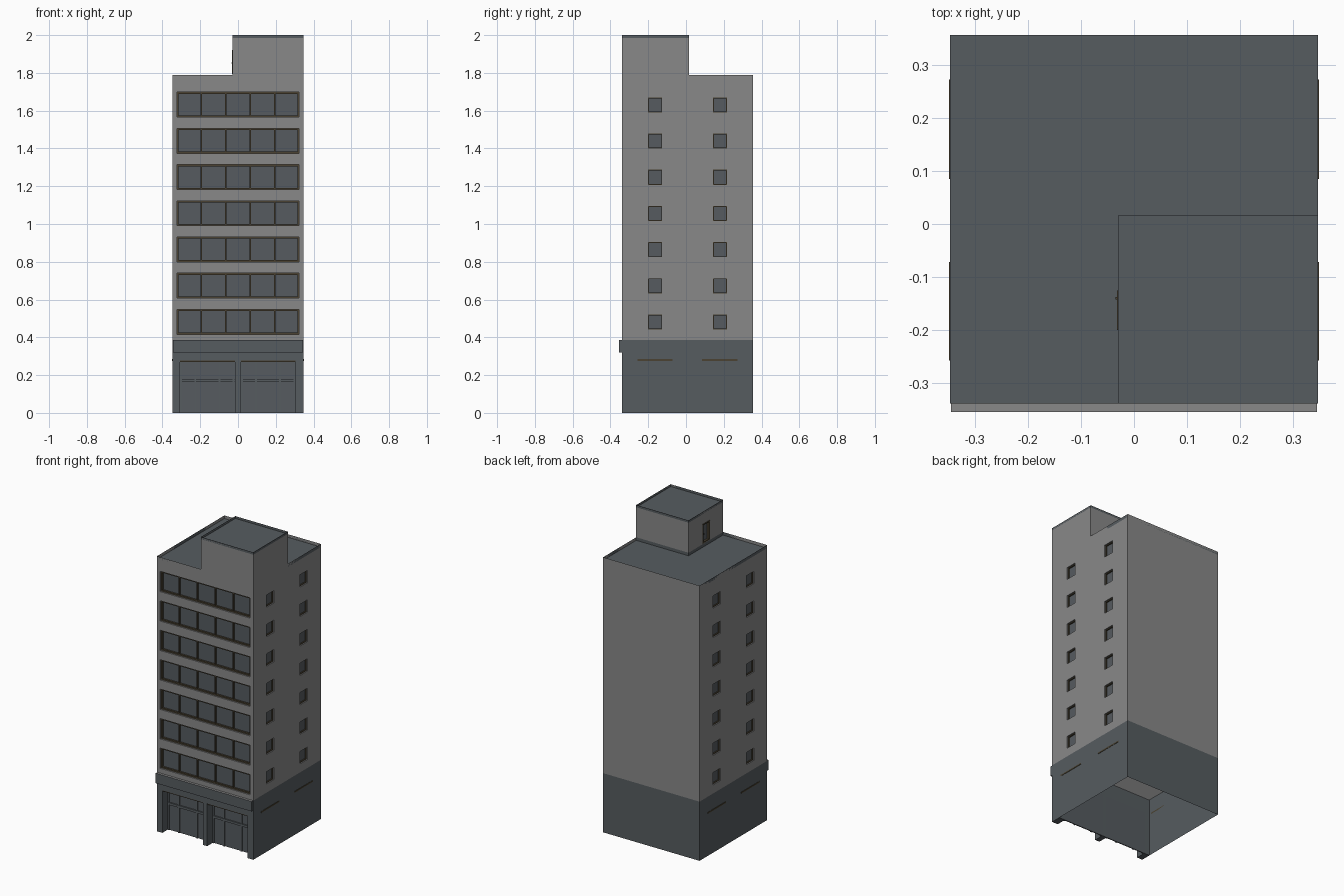
import bpy, bmesh
from mathutils import Vector

if "Cube" in bpy.data.objects:
    bpy.data.objects.remove(bpy.data.objects["Cube"])

def material(name, col):
    m = bpy.data.materials.new(name)
    m.diffuse_color = (*col, 1)
    m.use_nodes = True
    m.node_tree.nodes["Principled BSDF"].inputs["Base Color"].default_value = m.diffuse_color
    return m

CONCRETE = material("grey concrete", (0.25, 0.25, 0.25))
SLATE = material("dark slate", (0.093, 0.107, 0.117))
GLASS = material("tinted glass", (0.092, 0.104, 0.115))
BRONZE = material("bronze frame", (0.069, 0.055, 0.032))
WHITE = material("white ceiling", (0.85, 0.85, 0.85))

X, Y0, Y1 = 0.347, -0.338, 0.356          # building footprint
BASE, ROOF, TOP = 0.385, 1.79, 2.0        # main heights
PX, PY = -0.03, 0.016                     # inner corner of penthouse
FLOORS = [i * 0.1916 for i in range(7)]

def finish(bm, name, mats):
    me = bpy.data.meshes.new(name)
    bm.to_mesh(me)
    bm.free()
    for m in mats:
        me.materials.append(m)
    ob = bpy.data.objects.new(name, me)
    bpy.context.collection.objects.link(ob)
    return ob

def add_box(bm, x0, x1, y0, y1, z0, z1):
    vs = bmesh.ops.create_cube(bm, size=1)["verts"]
    for v in vs:
        v.co = ((x0 + x1) / 2 + v.co.x * (x1 - x0),
                (y0 + y1) / 2 + v.co.y * (y1 - y0),
                (z0 + z1) / 2 + v.co.z * (z1 - z0))
    return vs

def boxes(name, mat, items):
    bm = bmesh.new()
    for b in items:
        add_box(bm, *b)
    return finish(bm, name, [mat])

# Each wall plane: a function of (u, z, depth inward)
def front(u, z, d): return Vector((u, Y0 + d, z))
def back(u, z, d): return Vector((-u, Y1 - d, z))
def right(u, z, d): return Vector((X - d, u, z))
def left(u, z, d): return Vector((-X + d, -u, z))
def hut_back(u, z, d): return Vector((-u, PY - d, z))
def hut_left(u, z, d): return Vector((PX + d, -u, z))

def wall(name, plane, u0, u1, z0, z1, holes=(), depth=0.0, mat=CONCRETE):
    """Wall with recessed panes: grid cells inside a hole are pushed inward."""
    bm = bmesh.new()
    def quad(pts, mi):
        bm.faces.new([bm.verts.new(plane(*p)) for p in pts]).material_index = mi
    us = sorted({u0, u1, *[v for h in holes for v in h[:2]]})
    zs = sorted({z0, z1, *[v for h in holes for v in h[2:]]})
    for a, b in zip(us, us[1:]):
        for c, e in zip(zs, zs[1:]):
            um, zm = (a + b) / 2, (c + e) / 2
            if not any(h[0] < um < h[1] and h[2] < zm < h[3] for h in holes):
                quad([(a, c, 0), (b, c, 0), (b, e, 0), (a, e, 0)], 0)
    for a, b, c, e in holes:
        ring = [(a, c), (b, c), (b, e), (a, e)]
        quad([(*p, depth) for p in ring], 1)
        for p, q in zip(ring, ring[1:] + ring[:1]):
            quad([(*p, 0), (*q, 0), (*q, depth), (*p, depth)], 0)
    bmesh.ops.remove_doubles(bm, verts=bm.verts, dist=1e-5)
    return finish(bm, name, [mat, GLASS])

def frames(name, plane, rects, w, d0, d1, panes=1):
    """Window surround and mullions lying between depths d0 and d1."""
    bm = bmesh.new()
    def bar(a, b, c, e):
        p, q = plane(a, c, d0), plane(b, e, d1)
        lo = [min(p[i], q[i]) for i in range(3)]
        hi = [max(p[i], q[i]) for i in range(3)]
        add_box(bm, lo[0], hi[0], lo[1], hi[1], lo[2], hi[2])
    for a, b, c, e in rects:
        bar(a, b, c, c + w)
        bar(a, b, e - w, e)
        bar(a, a + w, c + w, e - w)
        bar(b - w, b, c + w, e - w)
        for i in range(1, panes):
            m = a + (b - a) * i / panes
            bar(m - w / 2, m + w / 2, c + w, e - w)
    return finish(bm, name, [BRONZE])

def sunken_roof(name, outline, z, rim, drop):
    """Flat roof with a rim: inset the outline and lower the middle."""
    bm = bmesh.new()
    f = bm.faces.new([bm.verts.new((x, y, z)) for x, y in outline])
    bmesh.ops.inset_individual(bm, faces=[f], thickness=rim, use_even_offset=True)
    inner = bmesh.ops.extrude_discrete_faces(bm, faces=[f])["faces"][0]
    bmesh.ops.translate(bm, verts=inner.verts, vec=(0, 0, -drop))
    return finish(bm, name, [SLATE])

# Upper walls with windows
ribbon = [(-0.324, 0.324, 0.416 + f, 0.548 + f) for f in FLOORS]
wall("front_wall", front, -X, X, BASE, ROOF, ribbon, 0.02)
frames("front_window_frames", front, ribbon, 0.009, 0.008, 0.02, 5)
wall("back_wall", back, -X, X, BASE, ROOF)
for name, plane, s in (("right", right, 1), ("left", left, -1)):
    holes = [(*sorted((s * a, s * b)), 0.441 + f, 0.521 + f)
             for f in FLOORS for a, b in ((-0.202, -0.126), (0.142, 0.218))]
    u0, u1 = sorted((s * Y0, s * Y1))
    wall(name + "_wall", plane, u0, u1, BASE, ROOF, holes, 0.015)
    frames(name + "_window_frames", plane, holes, 0.005, 0.007, 0.015)
    wall(name + "_base_wall", plane, u0, u1, 0, BASE, mat=SLATE)
wall("back_base_wall", back, -X, X, 0, BASE, mat=SLATE)

# Roof and penthouse
sunken_roof("main_roof", [(-X, Y0), (PX, Y0), (PX, PY), (X, PY), (X, Y1), (-X, Y1)],
            ROOF, 0.016, 0.02)
sunken_roof("penthouse_roof", [(PX, Y0), (X, Y0), (X, PY), (PX, PY)], TOP, 0.017, 0.015)
wall("penthouse_front", front, PX, X, ROOF, TOP)
wall("penthouse_right", right, Y0, PY, ROOF, TOP)
wall("penthouse_back", hut_back, -X, -PX, ROOF, TOP)
door = [(0.125, 0.2, ROOF + 0.004, 1.92)]
wall("penthouse_left", hut_left, -PY, -Y0, ROOF, TOP, door, 0.012)
frames("penthouse_door_frame", hut_left, door, 0.008, -0.002, 0.012)
boxes("door_handle", BRONZE, [(PX - 0.005, PX + 0.012, -0.142, -0.138, 1.85, 1.856)])

# Ground floor: pillars, lintel, recessed shop fronts
YS = -0.272
bays = [(-0.308, -0.017), (0.015, 0.304)]
boxes("pillars", SLATE, [(a, b, Y0, YS, 0, 0.277) for a, b in
                         ((-X, -0.308), (-0.017, 0.015), (0.304, X))])
boxes("lintel", SLATE, [(-X, X, Y0, YS, 0.277, BASE)])
boxes("shop_glass", GLASS, [(a, b, YS - 0.006, YS, 0, 0.277) for a, b in bays])
mullions, strips = [], []
for a, b in bays:
    mullions.append((a, b, YS - 0.014, YS - 0.006, 0.165, 0.18))
    for t in (0.02, 0.28, 0.72, 0.98):
        m = a + (b - a) * t
        mullions.append((m - 0.005, m + 0.005, YS - 0.012, YS - 0.006, 0, 0.277))
    strips.append((a, b, Y0 + 0.004, Y0 + 0.012, 0.270, 0.278))
boxes("shop_mullions", SLATE, mullions)
boxes("bay_head_strips", BRONZE, strips)

# Slim side strips
boxes("side_strips", BRONZE, [(*sorted((s * X, s * (X + 0.002))), a, b, 0.275, 0.284)
                              for s in (-1, 1) for a, b in ((-0.257, -0.072), (0.085, 0.272))])

# Canopy band over the shops, with a paler top
canopy = boxes("canopy_band", SLATE, [(-0.345, 0.345, -0.354, Y0, 0.32, BASE)])
canopy.data.materials.append(CONCRETE)
for p in canopy.data.polygons:
    if p.normal.z > 0.5:
        p.material_index = 1

# Ceiling inside the open base
boxes("shop_ceiling", WHITE, [(-X + 0.002, X - 0.002, YS, Y1 - 0.002, 0.376, 0.382)])
